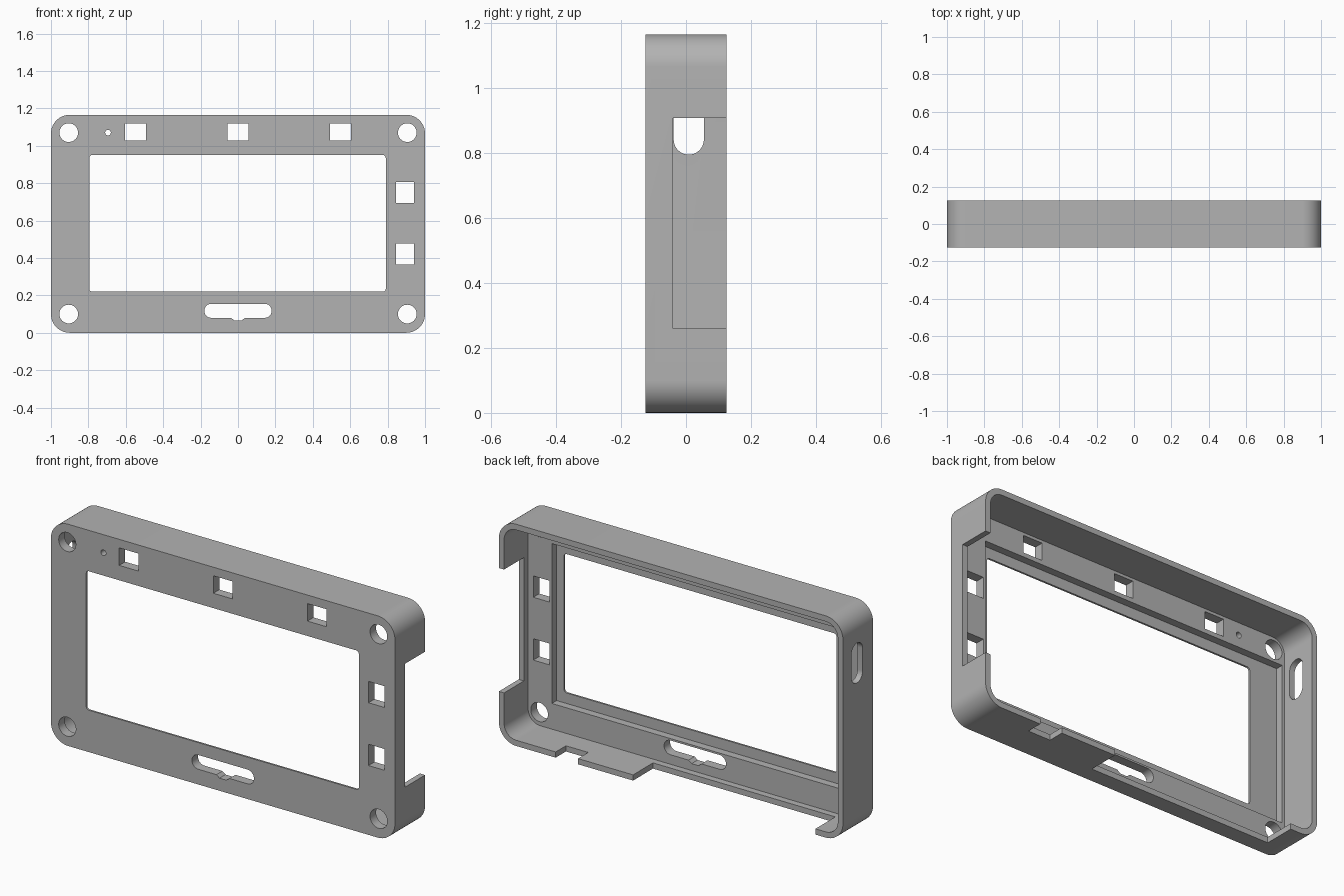
import bpy, bmesh, math
from mathutils import Vector

cube = bpy.data.objects.get("Cube")
if cube:
    bpy.data.objects.remove(cube, do_unlink=True)

grey = bpy.data.materials.new("plain grey")
grey.use_nodes = True
colour = (0.45, 0.45, 0.45, 1)
grey.diffuse_color = colour
grey.node_tree.nodes["Principled BSDF"].inputs["Base Color"].default_value = colour

FRONT, BACK = -0.125, 0.125
WIDTH, HEIGHT, WALL = 1.0, 1.165, 0.03
PLATE = -0.075      # inner face of the front plate
SILL = -0.04        # depth where the side and bottom openings stop
OUT = 0.2           # safely past the body


def rounded(u0, u1, v0, v1, r=0.0, steps=10):
    """Outline of a rectangle with rounded corners."""
    if r == 0:
        return [(u0, v0), (u1, v0), (u1, v1), (u0, v1)]
    centres = [(u1 - r, v1 - r), (u0 + r, v1 - r), (u0 + r, v0 + r), (u1 - r, v0 + r)]
    points = []
    for k, (cu, cv) in enumerate(centres):
        for i in range(steps + 1):
            a = (k + i / steps) * math.pi / 2
            p = (cu + r * math.cos(a), cv + r * math.sin(a))
            if not points or math.dist(p, points[-1]) > 1e-5:
                points.append(p)
    if math.dist(points[0], points[-1]) < 1e-5:
        points.pop()
    return points


def prism(name, outline, start, end, axis="y"):
    """Extrude an outline along y (outline in x, z) or x (outline in y, z)."""
    bm = bmesh.new()
    place = (lambda u, v, d: (u, d, v)) if axis == "y" else (lambda u, v, d: (d, u, v))
    face = bm.faces.new([bm.verts.new(place(u, v, start)) for u, v in outline])
    made = bmesh.ops.extrude_face_region(bm, geom=[face])["geom"]
    shift = Vector(place(0, 0, end - start))
    bmesh.ops.translate(bm, vec=shift, verts=[g for g in made if isinstance(g, bmesh.types.BMVert)])
    bmesh.ops.recalc_face_normals(bm, faces=bm.faces[:])
    mesh = bpy.data.meshes.new(name)
    bm.to_mesh(mesh)
    bm.free()
    ob = bpy.data.objects.new(name, mesh)
    bpy.context.collection.objects.link(ob)
    return ob


def cut(target, outline, start=-OUT, end=OUT, axis="y"):
    """Subtract an extruded outline from the target."""
    tool = prism("cutter", outline, start, end, axis)
    tool.hide_render = True
    mod = target.modifiers.new("cut", "BOOLEAN")
    mod.operation, mod.solver, mod.object = "DIFFERENCE", "EXACT", tool
    bpy.context.view_layer.objects.active = target
    bpy.ops.object.modifier_apply(modifier=mod.name)
    bpy.data.objects.remove(tool, do_unlink=True)


# Outer shell, hollowed from the back
case = prism("bezel_case", rounded(-WIDTH, WIDTH, 0, HEIGHT, 0.1, 16), FRONT, BACK)
case.data.materials.append(grey)
cut(case, rounded(-WIDTH + WALL, WIDTH - WALL, WALL, HEIGHT - WALL, 0.1 - WALL, 16), PLATE)

# Recess for the panel, and the window through it
cut(case, rounded(-0.957, 0.832, 0.165, 1.005), -0.115)
cut(case, rounded(-0.795, 0.79, 0.22, 0.95, 0.015, 5))

# Corner screw holes and the tiny indicator hole
holes = [(sx * 0.905, z, 0.05) for sx in (-1, 1) for z in (0.1, 1.07)]
for x, z, r in holes + [(-0.695, 1.07, 0.015)]:
    cut(case, rounded(x - r, x + r, z - r, z + r, r, 8))

# Square button openings along the top and the left side
for x in (-0.547, 0, 0.547):
    cut(case, rounded(x - 0.056, x + 0.056, 1.028, 1.12))
for z in (0.42, 0.75):
    cut(case, rounded(0.846, 0.94, z - 0.056, z + 0.056))

# Long slot with a small dip in its lower edge
cut(case, rounded(-0.18, 0.18, 0.08, 0.155, 0.037))
cut(case, [(-0.04, 0.1), (-0.04, 0.082), (-0.02, 0.066), (0.02, 0.066), (0.04, 0.082), (0.04, 0.1)])

# Oval port in the right wall
cut(case, rounded(-0.038, 0.055, 0.795, 1.005, 0.0465), -1.1, -0.965, "x")

# Openings in the left wall and the bottom wall
cut(case, rounded(SILL, OUT, 0.26, 0.908), 0.95, 1.1, "x")
cut(case, rounded(-0.84, 0.22, -0.1, 0.05), SILL)
cut(case, rounded(0.54, 0.67, -0.1, 0.05), 0.04)

# Smooth the rounded corners, keep the edges crisp
bpy.ops.object.select_all(action="DESELECT")
case.select_set(True)
bpy.context.view_layer.objects.active = case
bpy.ops.object.shade_smooth_by_angle(angle=math.radians(30))
